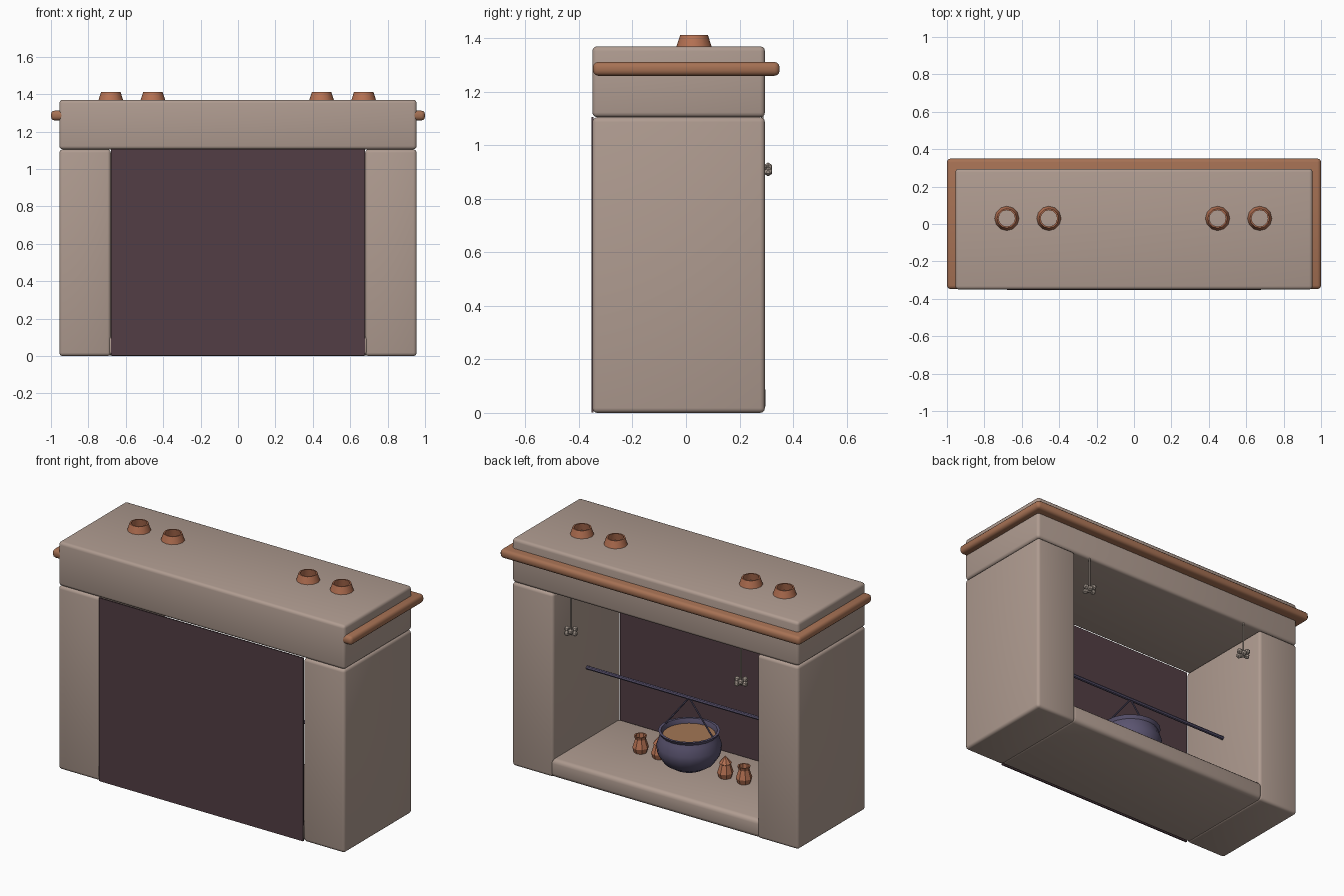
import bpy, math
from mathutils import Vector

if "Cube" in bpy.data.objects:
    bpy.data.objects.remove(bpy.data.objects["Cube"])


def material(name, rgb):
    m = bpy.data.materials.new(name)
    m.diffuse_color = (*rgb, 1)
    m.use_nodes = True
    m.node_tree.nodes["Principled BSDF"].inputs["Base Color"].default_value = m.diffuse_color
    return m


STONE = material("taupe_plaster", (0.43, 0.33, 0.28))
SOOT = material("dark_plum", (0.085, 0.048, 0.058))
WOOD = material("warm_wood", (0.38, 0.165, 0.088))
CLAY = material("terracotta", (0.46, 0.165, 0.085))
IRON = material("violet_iron", (0.105, 0.09, 0.165))
SOUP = material("brown_soup", (0.36, 0.18, 0.09))
GARLIC = material("pale_garlic", (0.43, 0.36, 0.31))


def finish(ob, name, mat, smooth=True):
    ob.name = name
    ob.data.materials.append(mat)
    if smooth:
        bpy.context.view_layer.objects.active = ob
        bpy.ops.object.select_all(action='DESELECT')
        ob.select_set(True)
        bpy.ops.object.shade_smooth_by_angle(angle=math.radians(40))
    return ob


def box(name, lo, hi, mat, bevel=0.0, segments=3):
    lo, hi = Vector(lo), Vector(hi)
    bpy.ops.mesh.primitive_cube_add(size=1, location=(lo + hi) / 2)
    ob = bpy.context.object
    ob.scale = hi - lo
    bpy.ops.object.transform_apply(location=False, rotation=False, scale=True)
    if bevel:
        mod = ob.modifiers.new("bevel", 'BEVEL')
        mod.width, mod.segments = bevel, segments
        bpy.ops.object.modifier_apply(modifier=mod.name)
    return finish(ob, name, mat)


def rod(name, a, b, r, mat, sides=8):
    a, b = Vector(a), Vector(b)
    bpy.ops.mesh.primitive_cylinder_add(vertices=sides, radius=r, depth=(b - a).length,
                                        location=(a + b) / 2)
    ob = bpy.context.object
    ob.rotation_euler = (b - a).to_track_quat('Z', 'Y').to_euler()
    return finish(ob, name, mat)


def lathe(name, profile, loc, mat, sides=8, smooth=True):
    """Spin (radius, height) points round z; zero radius makes a tip."""
    verts, faces, rings = [], [], []
    for r, z in profile:
        n = 1 if r == 0 else sides
        rings.append(range(len(verts), len(verts) + n))
        for i in range(n):
            t = 2 * math.pi * i / sides
            verts.append((r * math.cos(t), r * math.sin(t), z))
    for a, b in zip(rings, rings[1:]):
        for i in range(sides):
            j = (i + 1) % sides
            quad = [a[i % len(a)], a[j % len(a)], b[j % len(b)], b[i % len(b)]]
            faces.append(list(dict.fromkeys(quad)))
    me = bpy.data.meshes.new(name)
    me.from_pydata(verts, [], faces)
    ob = bpy.data.objects.new(name, me)
    ob.location = loc
    bpy.context.collection.objects.link(ob)
    return finish(ob, name, mat, smooth)


# Masonry: side pillars, hearth, hood and the dark fireback
for side, x0, x1 in (("left", -0.955, -0.68), ("right", 0.68, 0.955)):
    box(side + "_pillar", (x0, -0.35, 0), (x1, 0.295, 1.105), STONE, 0.018)
box("hearth_slab", (-0.7, -0.349, 0.001), (0.7, 0.297, 0.11), STONE, 0.025)
box("hood", (-0.955, -0.35, 1.105), (0.955, 0.295, 1.37), STONE, 0.018)
box("fireback", (-0.68, -0.353, 0.002), (0.68, -0.345, 1.106), SOOT)

# Wooden mantel shelf running through the hood
box("mantel_shelf", (-1, -0.348, 1.26), (1, 0.35, 1.312), WOOD, 0.02)

# Open clay chimney collars on the roof
for x in (-0.68, -0.455, 0.447, 0.672):
    lathe("chimney_collar", [(0.052, 1.368), (0.066, 1.368), (0.052, 1.412),
                             (0.044, 1.412), (0.052, 1.368)], (x, 0.03, 0), CLAY, 12)

# Spit bar and cauldron
CY = -0.03
rod("spit_bar", (-0.68, CY, 0.54), (0.68, CY, 0.54), 0.011, IRON)
lathe("cauldron", [(0, 0.125), (0.09, 0.128), (0.14, 0.16), (0.175, 0.215), (0.18, 0.26),
                   (0.165, 0.305), (0.158, 0.325), (0.17, 0.345), (0.155, 0.345),
                   (0.145, 0.315), (0.15, 0.27), (0, 0.27)], (0, CY, 0), IRON, 20)
lathe("soup", [(0.152, 0.318), (0, 0.318)], (0, CY, 0), SOUP, 20)
for s in (-1, 1):
    rod("cauldron_handle", (0.16 * s, CY, 0.34), (0, CY, 0.54), 0.005, IRON, 6)

# Little clay jars on the hearth, the inner pair lidded
for s in (-1, 1):
    for x, lidded in ((0.22, True), (0.345, False)):
        prof = [(0, 0), (0.036, 0), (0.046, 0.03), (0.03, 0.08)]
        if lidded:
            prof += [(0.036, 0.085), (0.012, 0.115), (0, 0.13)]
        else:
            prof += [(0.037, 0.1), (0.029, 0.1), (0.026, 0.07), (0, 0.07)]
        lathe("clay_jar", prof, (x * s, -0.06, 0.11), CLAY, 8, False)

# Garlic bunches hung on strings beneath the hood
for s in (-1, 1):
    c = Vector((0.567 * s, 0.285, 0.91))
    rod("garlic_string", c, (c.x, c.y, 1.11), 0.005, GARLIC, 6)
    for i in range(7):
        t = 2 * math.pi * i / 6
        off = Vector((0.025 * math.cos(t), 0.025 * math.sin(t), 0.008 * (-1) ** i))
        if i == 6:
            off = Vector((0, 0, -0.008))
        bpy.ops.mesh.primitive_ico_sphere_add(subdivisions=1, radius=0.018, location=c + off)
        finish(bpy.context.object, "garlic_bulb", GARLIC, False)
